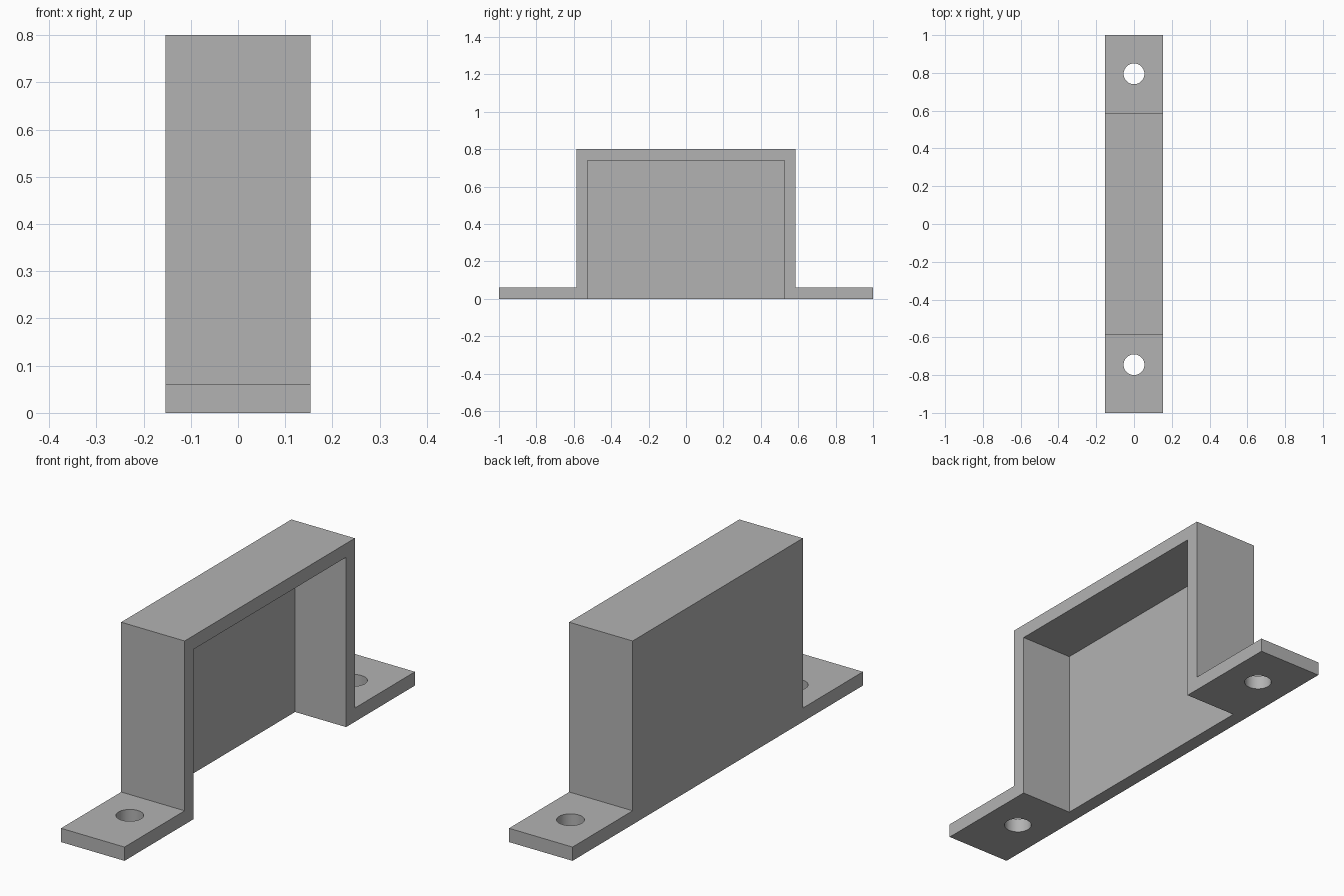
import bpy
import bmesh
from mathutils import Matrix, Vector

cube = bpy.data.objects.get("Cube")
if cube:
    bpy.data.objects.remove(cube, do_unlink=True)

HALF_WIDTH = 0.153
WALL = 0.06
HEIGHT = 0.8
HALF_BODY = 0.586
HOLE_RADIUS = 0.055
HOLES = (-0.745, 0.795)

grey = bpy.data.materials.new("bracket_grey")
grey.use_nodes = True
colour = (0.45, 0.45, 0.45, 1)
grey.diffuse_color = colour
grey.node_tree.nodes["Principled BSDF"].inputs["Base Color"].default_value = colour


def make_object(name, bm):
    bmesh.ops.recalc_face_normals(bm, faces=bm.faces)
    mesh = bpy.data.meshes.new(name)
    bm.to_mesh(mesh)
    bm.free()
    mesh.materials.append(grey)
    obj = bpy.data.objects.new(name, mesh)
    bpy.context.collection.objects.link(obj)
    return obj


def box_cutter(name, low, high):
    low, high = Vector(low), Vector(high)
    bm = bmesh.new()
    bmesh.ops.create_cube(bm, size=1, matrix=Matrix.Translation(
        (low + high) / 2) @ Matrix.Diagonal((*(high - low), 1)))
    return make_object(name, bm)


def hole_cutter(name, y):
    bm = bmesh.new()
    bmesh.ops.create_cone(bm, cap_ends=True, segments=48, radius1=HOLE_RADIUS,
                          radius2=HOLE_RADIUS, depth=4 * WALL,
                          matrix=Matrix.Translation((0, y, WALL / 2)))
    return make_object(name, bm)


# Bracket body: a hat-shaped outline extruded across its width
half_outline = [(1, 0), (1, WALL), (HALF_BODY, WALL), (HALF_BODY, HEIGHT)]
outline = half_outline + [(-y, z) for y, z in reversed(half_outline)]
bm = bmesh.new()
face = bm.faces.new([bm.verts.new((-HALF_WIDTH, y, z)) for y, z in outline])
side = bmesh.ops.extrude_face_region(bm, geom=[face])["geom"]
bmesh.ops.translate(bm, vec=(2 * HALF_WIDTH, 0, 0),
                    verts=[v for v in side if isinstance(v, bmesh.types.BMVert)])
bracket = make_object("bracket", bm)

# Pocket open at one side and underneath, plus a screw hole in each foot
inner = HALF_BODY - WALL
cutters = [box_cutter("pocket_cutter", (WALL - HALF_WIDTH, -inner, -WALL),
                      (2 * HALF_WIDTH, inner, HEIGHT - WALL))]
cutters += [hole_cutter("screw_hole_cutter", y) for y in HOLES]

bpy.context.view_layer.objects.active = bracket
for cutter in cutters:
    cutter.hide_render = True
    cut = bracket.modifiers.new("cut", "BOOLEAN")
    cut.operation = "DIFFERENCE"
    cut.solver = "EXACT"
    cut.object = cutter
    bpy.ops.object.modifier_apply(modifier=cut.name)
    bpy.data.objects.remove(cutter, do_unlink=True)

# Smooth hole walls, sharp plate edges
bpy.ops.object.select_all(action="DESELECT")
bracket.select_set(True)
bpy.ops.object.shade_smooth_by_angle()
